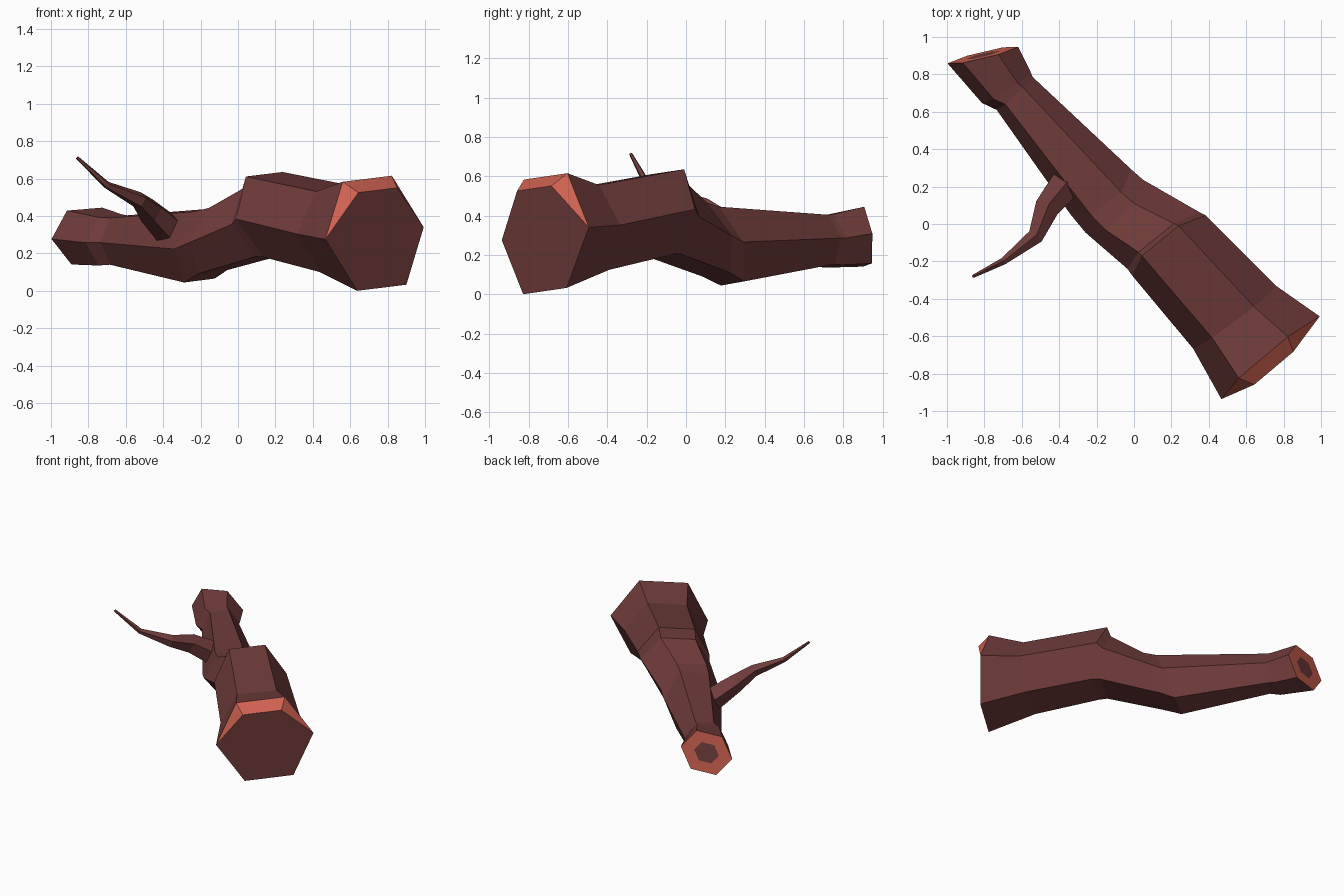
import bpy, bmesh, math
from mathutils import Vector

if "Cube" in bpy.data.objects:
    bpy.data.objects.remove(bpy.data.objects["Cube"])


def material(name, rgb):
    m = bpy.data.materials.new(name)
    m.diffuse_color = (*rgb, 1)
    m.use_nodes = True
    m.node_tree.nodes["Principled BSDF"].inputs["Base Color"].default_value = m.diffuse_color
    return m


bark = material("brown bark", (0.16, 0.045, 0.043))
cut = material("orange cut wood", (0.62, 0.12, 0.08))


def build(name, verts, faces, mats, cut_faces=()):
    me = bpy.data.meshes.new(name)
    me.from_pydata([tuple(v) for v in verts], [], faces)
    for m in mats:
        me.materials.append(m)
    for i in cut_faces:
        me.polygons[i].material_index = 1
    bm = bmesh.new()
    bm.from_mesh(me)
    bmesh.ops.recalc_face_normals(bm, faces=bm.faces)
    bm.to_mesh(me)
    bm.free()
    ob = bpy.data.objects.new(name, me)
    bpy.context.collection.objects.link(ob)


def bridge(count, n):
    # quads between consecutive rings of n points
    return [(k * n + i, k * n + (i + 1) % n, (k + 1) * n + (i + 1) % n, (k + 1) * n + i)
            for k in range(count - 1) for i in range(n)]


def forward(heading):
    a = math.radians(heading)
    return Vector((-math.sin(a), math.cos(a), 0))


def hexagon(x, y, z, w, h, heading, lean):
    # upright six-sided ring, slightly rolled, leaning along the log
    a = math.radians(heading)
    side = Vector((math.cos(a), math.sin(a), 0)) * w
    up = (Vector((0, 0, 1)) + forward(heading) * lean) * h
    angles = [math.radians(185.5 - 60 * i) for i in range(6)]
    return [Vector((x, y, z)) + side * math.cos(t) + up * math.sin(t) for t in angles]


# Trunk stations: centre, half width, half height, heading, lean
stations = [
    (.73, -.715, .308, .345, .338, 39.6, .09),
    (.54, -.50, .328, .28, .25, 37, -.07),
    (.187, -.115, .408, .255, .25, 38, .225),
    (.155, -.087, .375, .245, .21, 38, .18),
    (-.105, .095, .278, .21, .205, 44, -.35),
    (-.178, .173, .245, .203, .22, 38, -.355),
    (-.638, .698, .272, .131, .145, 43, -.08),
    (-.683, .73, .272, .155, .15, 33, -.13),
    (-.808, .903, .293, .195, .167, 13.7, -.11),
]
verts = [p for s in stations for p in hexagon(*s)]
faces = bridge(len(stations), 6)

# Thick end: bark-coloured cap with an exposed orange chamfer on top
front = Vector(stations[0][:3])
P, Q = len(verts), len(verts) + 1
verts += [front.lerp(verts[i], .79) - forward(39.6) * .075 for i in (1, 2)]
faces.append((0, 5, 4, 3, Q, P))
orange = list(range(len(faces), len(faces) + 3))
faces += [(0, P, 1), (1, P, Q, 2), (2, Q, 3)]

# Thin end: orange ring around a bark-coloured core
last = [(len(stations) - 1) * 6 + i for i in range(6)]
core = [len(verts) + i for i in range(6)]
verts += [Vector(stations[-1][:3]).lerp(verts[i], .48) for i in last]
orange += range(len(faces), len(faces) + 6)
faces += [(last[i], last[(i + 1) % 6], core[(i + 1) % 6], core[i]) for i in range(6)]
faces.append(tuple(core))
build("log_trunk", verts, faces, [bark, cut], orange)

# Branch: tapering five-sided twig along a bent path (centre, radius)
path = [(-.36, .22, .32, .09), (-.47, .08, .425, .07), (-.53, -.07, .485, .045),
        (-.70, -.20, .565, .02), (-.86, -.28, .712, .009)]
pts = [Vector(p[:3]) for p in path]
bv, n = [], 5
for k, p in enumerate(path):
    d = (pts[min(k + 1, len(pts) - 1)] - pts[max(k - 1, 0)]).normalized()
    side = d.cross(Vector((0, 0, 1))).normalized()
    up = side.cross(d)
    for i in range(n):
        a = 2 * math.pi * i / n + math.pi / 2
        bv.append(pts[k] + p[3] * (math.cos(a) * side + math.sin(a) * up))
bf = bridge(len(path), n) + [tuple(range(n)), tuple(range(len(bv) - n, len(bv)))]
build("side_branch", bv, bf, [bark])
